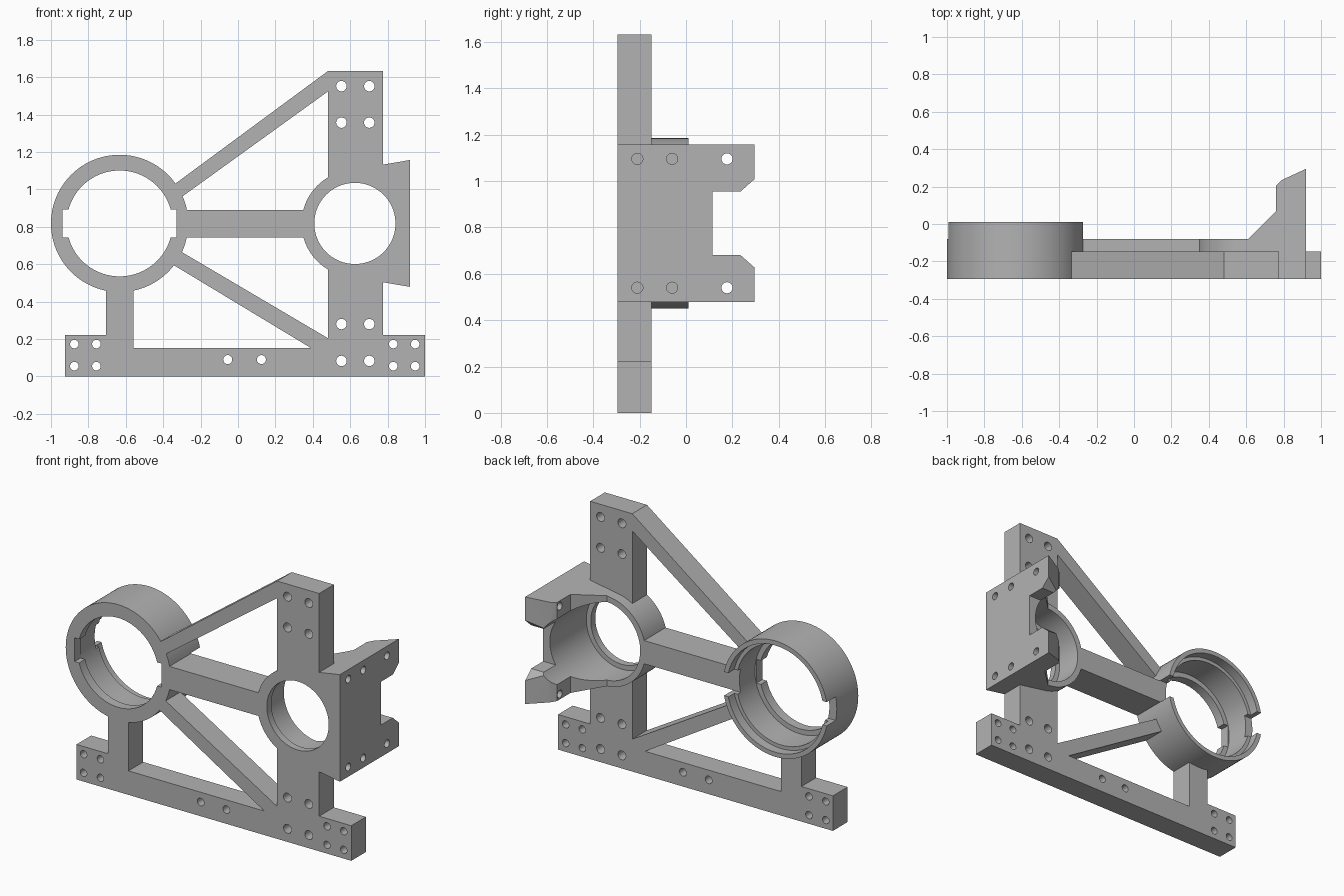
import bpy, bmesh, math
from mathutils import Vector

cube = bpy.data.objects.get("Cube")
if cube:
    bpy.data.objects.remove(cube, do_unlink=True)

grey = bpy.data.materials.new("plain grey")
grey.use_nodes = True
colour = (0.45, 0.45, 0.45, 1)
grey.diffuse_color = colour
grey.node_tree.nodes["Principled BSDF"].inputs["Base Color"].default_value = colour

FRONT, BACK, MID = -0.295, -0.148, -0.08
AXIS = 0.818              # height of both bores
LEFT, RIGHT = -0.633, 0.625   # bore centres in x


def new_object(name, bm):
    bmesh.ops.recalc_face_normals(bm, faces=bm.faces)
    mesh = bpy.data.meshes.new(name)
    bm.to_mesh(mesh)
    bm.free()
    mesh.materials.append(grey)
    obj = bpy.data.objects.new(name, mesh)
    bpy.context.collection.objects.link(obj)
    return obj


def add_prism(bm, near, far):
    """Closed prism between two matching loops of points."""
    a = [bm.verts.new(p) for p in near]
    b = [bm.verts.new(p) for p in far]
    bm.faces.new(a)
    bm.faces.new(b[::-1])
    for i in range(len(a)):
        j = (i + 1) % len(a)
        bm.faces.new((a[i], b[i], b[j], a[j]))


def plate(name, outline, y0=FRONT, y1=BACK):
    bm = bmesh.new()
    add_prism(bm, [(x, y0, z) for x, z in outline], [(x, y1, z) for x, z in outline])
    return new_object(name, bm)


def rect(x0, x1, z0, z1):
    return [(x0, z0), (x1, z0), (x1, z1), (x0, z1)]


def circle(u, v, r, n):
    return [(u + r * math.cos(math.tau * i / n), v + r * math.sin(math.tau * i / n))
            for i in range(n)]


def disc(name, x, r, y0, y1):
    return plate(name, circle(x, AXIS, r, 96), y0, y1)


def combine(body, other, operation):
    mod = body.modifiers.new(operation.lower(), 'BOOLEAN')
    mod.operation = operation
    mod.solver = 'EXACT'
    mod.object = other
    bpy.context.view_layer.update()
    result = bpy.data.meshes.new_from_object(
        body.evaluated_get(bpy.context.evaluated_depsgraph_get()))
    body.modifiers.clear()
    body.data = result
    bpy.data.objects.remove(other, do_unlink=True)


# Foot rail with raised ends, riser and upright post in one outline
body = plate("bracket_frame", [
    (-0.925, 0), (1, 0), (1, 0.222), (0.775, 0.222), (0.775, 1.632), (0.48, 1.632),
    (0.48, 0.152), (-0.56, 0.152), (-0.56, 0.6), (-0.705, 0.6), (-0.705, 0.222),
    (-0.925, 0.222)])

# Diagonal struts and the deeper centre bar
parts = [
    plate("upper_strut", [(-0.37, 1.005), (-0.37, 0.91), (0.48, 1.523), (0.6, 1.61),
                          (0.6, 1.632), (0.48, 1.632)]),
    plate("lower_strut", [(-0.37, 0.611), (0.39, 0.152), (0.5, 0.1), (0.5, 0.194),
                          (0.48, 0.205), (-0.37, 0.706)]),
    plate("centre_bar", rect(-0.32, 0.4, 0.743, 0.89), FRONT, MID),
    disc("large_ring", LEFT, 0.367, FRONT, 0.01),
    disc("small_ring", RIGHT, 0.285, FRONT, MID),
]

# Side block: plan profile with top and bottom tapering towards the small ring
plan = [(0.578, FRONT), (0.92, FRONT), (0.92, 0.295), (0.79, 0.235), (0.76, 0.205),
        (0.76, 0.07), (0.61, MID), (0.578, MID)]


def half_height(x):
    return 0.281 + (x - 0.578) * 0.17


bm = bmesh.new()
add_prism(bm, [(x, y, AXIS - half_height(x)) for x, y in plan],
          [(x, y, AXIS + half_height(x)) for x, y in plan])
parts.append(new_object("side_block", bm))
for part in parts:
    combine(body, part, 'UNION')

# Stepped bores, their slots, and the mouth of the side block
cutters = [
    disc("large_bore", LEFT, 0.283, -0.5, 0.5),
    disc("large_recess", LEFT, 0.315, -0.235, 0.5),
    disc("large_rim_step", LEFT, 0.338, -0.05, 0.5),
    plate("lip_slots", rect(LEFT - 0.305, LEFT + 0.305, 0.743, 0.893), -0.5, -0.2),
    plate("rim_slots", rect(LEFT - 0.5, LEFT + 0.5, 0.743, 0.893), MID, 0.2),
    disc("small_bore", RIGHT, 0.217, -0.5, 0.5),
    disc("small_recess", RIGHT, 0.248, -0.25, 0.5),
]
mouth = [(0.115, 0.137), (0.235, 0.137), (0.295, 0.19), (0.4, 0.28)]
loop = [(y, AXIS + d) for y, d in mouth] + [(y, AXIS - d) for y, d in reversed(mouth)]
bm = bmesh.new()
add_prism(bm, [(0.65, y, z) for y, z in loop], [(1.1, y, z) for y, z in loop])
cutters.append(new_object("block_mouth", bm))

# Screw holes: front to back in the frame, sideways in the block
bm = bmesh.new()
holes = [(x, z, 0.023) for x in (-0.875, -0.757, 0.83, 0.947) for z in (0.055, 0.173)]
holes += [(x, z, 0.028) for x in (0.553, 0.702) for z in (0.083, 0.28, 1.357, 1.552)]
holes += [(x, 0.09, 0.024) for x in (-0.055, 0.125)]
for x, z, r in holes:
    ring = circle(x, z, r, 24)
    add_prism(bm, [(u, -0.5, v) for u, v in ring], [(u, 0, v) for u, v in ring])
for y in (-0.21, -0.06, 0.177):
    for z in (0.54, 1.096):
        ring = circle(y, z, 0.024, 24)
        add_prism(bm, [(0.74, u, v) for u, v in ring], [(1.1, u, v) for u, v in ring])
cutters.append(new_object("screw_holes", bm))
for cutter in cutters:
    combine(body, cutter, 'DIFFERENCE')

# Smooth the round walls, keep edges crisp
bpy.ops.object.select_all(action='DESELECT')
body.select_set(True)
bpy.context.view_layer.objects.active = body
bpy.ops.object.shade_smooth_by_angle(angle=math.radians(25))
